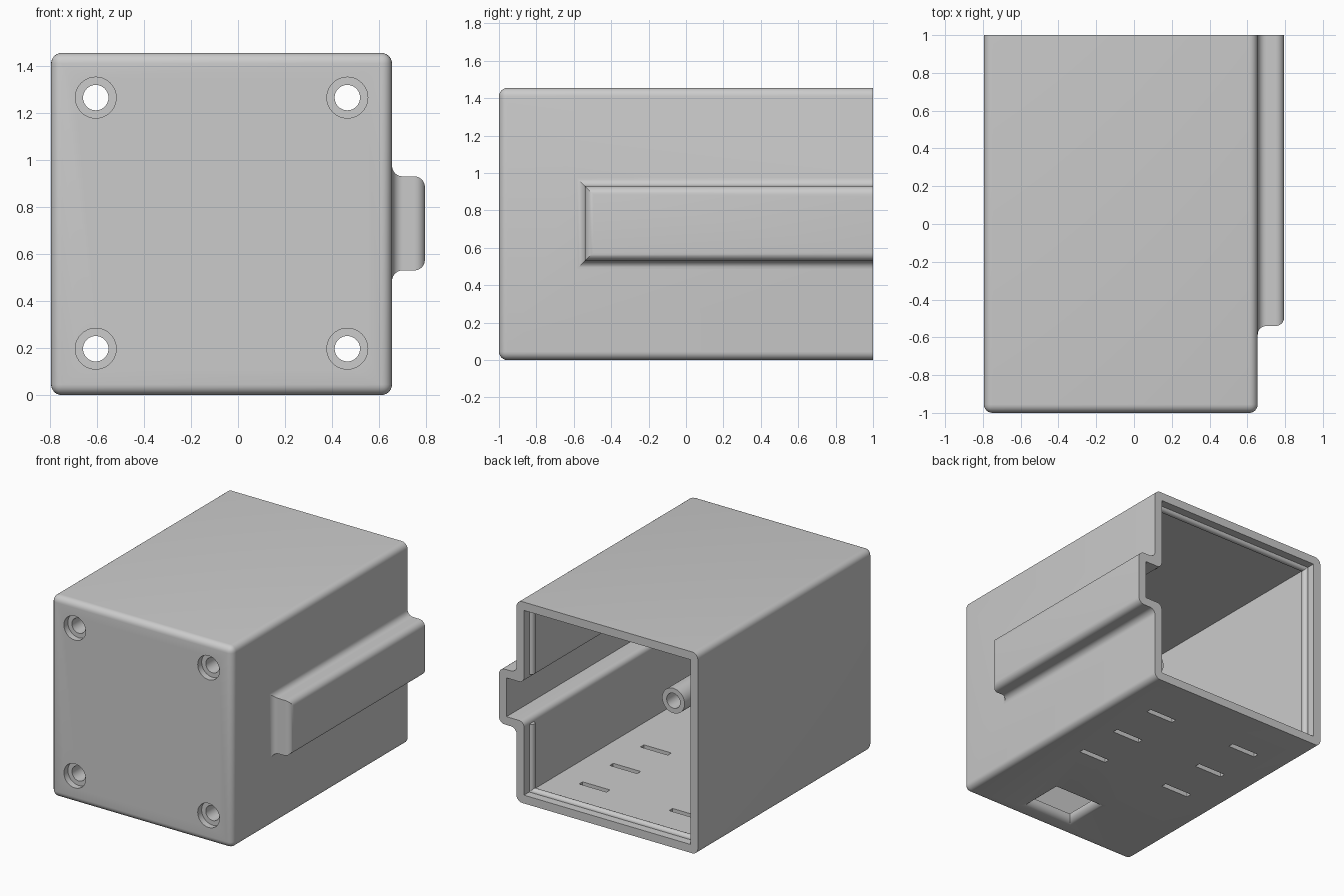
import bpy, bmesh, math
from mathutils import Vector, Matrix

if "Cube" in bpy.data.objects:
    bpy.data.objects.remove(bpy.data.objects["Cube"])

grey = bpy.data.materials.new("plain_grey")
grey.use_nodes = True
grey.diffuse_color = (0.6, 0.6, 0.6, 1)
grey.node_tree.nodes["Principled BSDF"].inputs["Base Color"].default_value = (0.6, 0.6, 0.6, 1)

# Main dimensions
X0, X1, H = -0.795, 0.655, 1.455
WALL, FRONT_WALL, R = 0.06, 0.09, 0.045
MID = (X0 + X1) / 2
BACK, OVER = 1.0, 1.1          # parts overshoot the open end, then get trimmed


def finish(name, bm):
    bmesh.ops.recalc_face_normals(bm, faces=bm.faces)
    mesh = bpy.data.meshes.new(name)
    bm.to_mesh(mesh)
    bm.free()
    mesh.materials.append(grey)
    ob = bpy.data.objects.new(name, mesh)
    bpy.context.collection.objects.link(ob)
    return ob


def box(name, lo, hi, bevel=0.0):
    lo, hi = Vector(lo), Vector(hi)
    bm = bmesh.new()
    bmesh.ops.create_cube(bm, size=1)
    for v in bm.verts:
        v.co = Vector(((lo + hi) / 2)[i] + v.co[i] * (hi - lo)[i] for i in range(3))
    if bevel:
        bmesh.ops.bevel(bm, geom=bm.edges[:], offset=bevel, segments=6,
                        profile=0.5, affect='EDGES')
    return finish(name, bm)


def rod(name, start, end, radius, sides=40):
    start, end = Vector(start), Vector(end)
    axis = end - start
    turn = axis.to_track_quat('Z', 'Y').to_matrix().to_4x4()
    bm = bmesh.new()
    bmesh.ops.create_cone(bm, cap_ends=True, segments=sides, radius1=radius, radius2=radius,
                          depth=axis.length,
                          matrix=Matrix.Translation((start + end) / 2) @ turn)
    return finish(name, bm)


def flare(d, r, steps=6):
    """Fillet steps (depth, growth) leaving a surface at depth d."""
    ts = [math.pi / 2 * i / steps for i in range(steps + 1)]
    return [(d + r - r * math.cos(t), r - r * math.sin(t)) for t in ts]


def crown(d, r, steps=6):
    """Rounded outer edge ending at depth d."""
    ts = [math.pi / 2 * i / steps for i in range(steps + 1)]
    return [(d - r + r * math.sin(t), -r + r * math.cos(t)) for t in ts]


def loft(name, a, b, steps, place):
    """Stack of growing rectangles with mitred corners."""
    bm = bmesh.new()
    rings = []
    for d, g in steps:
        rect = [(a[0] - g, b[0] - g), (a[1] + g, b[0] - g),
                (a[1] + g, b[1] + g), (a[0] - g, b[1] + g)]
        rings.append([bm.verts.new(place(d, u, v)) for u, v in rect])
    for r, s in zip(rings, rings[1:]):
        for i in range(4):
            j = (i + 1) % 4
            bm.faces.new((r[i], r[j], s[j], s[i]))
    bm.faces.new(rings[0])
    bm.faces.new(rings[-1])
    return finish(name, bm)


def combine(target, tool, operation):
    mod = target.modifiers.new(operation.lower(), 'BOOLEAN')
    mod.operation, mod.solver, mod.object = operation, 'EXACT', tool
    bpy.ops.object.select_all(action='DESELECT')
    bpy.context.view_layer.objects.active = target
    target.select_set(True)
    bpy.ops.object.modifier_apply(modifier=mod.name)
    bpy.data.objects.remove(tool)


def sideways(d, u, v):
    return (d, u, v)


def upward(d, u, v):
    return (u, v, d)


# Outer shell and the side channel
shell = box("housing", (X0, -1, 0), (X1, OVER, H), R)
combine(shell, loft("channel", (-0.54, OVER), (0.53, 0.93),
                    [(X1 - 0.03, R)] + flare(X1, R) + crown(0.795, R), sideways), 'UNION')

# Hollow interior, open at the back
inner_x = X1 - WALL
combine(shell, box("cavity", (X0 + WALL, -1 + FRONT_WALL, WALL),
                   (inner_x, 1.3, H - WALL)), 'DIFFERENCE')
combine(shell, loft("channel_cavity", (-0.48, 1.3), (0.59, 0.87),
                    [(inner_x - 0.05, 0.04)] + flare(inner_x, 0.04) + [(0.735, 0)],
                    sideways), 'DIFFERENCE')
combine(shell, box("trim", (-2, BACK, -1), (2, 2, 3)), 'DIFFERENCE')

# Screw bosses with countersunk through holes
for x in (-0.605, 0.465):
    for z in (0.197, 1.265):
        combine(shell, rod("boss", (x, -0.95, z), (x, -0.52, z), 0.09), 'UNION')
        combine(shell, rod("screw_hole", (x, -1.2, z), (x, -0.3, z), 0.054), 'DIFFERENCE')
        combine(shell, rod("counterbore", (x, -1.2, z), (x, -0.955, z), 0.087), 'DIFFERENCE')

# Vent slots in the floor
for x in (MID - 0.36, MID + 0.36):
    for y in (-0.07, 0.28, 0.63):
        combine(shell, box("slot", (x - 0.11, y - 0.02, -0.1),
                           (x + 0.11, y + 0.02, 0.1)), 'DIFFERENCE')

# Floor window with flared edges
combine(shell, loft("window", (-0.15, 0.19), (-0.85, -0.58),
                    [(-0.05, 0.05)] + flare(0, 0.05) + [(0.15, 0)], upward), 'DIFFERENCE')

# Snap bead around the inside of the open end
left, right, low, high, by = X0 + WALL, inner_x, WALL, H - WALL, 0.915
runs = {"bead_bottom": ((left, by, low), (right, by, low)),
        "bead_top": ((left, by, high), (right, by, high)),
        "bead_right": ((left, by, low), (left, by, high)),
        "bead_left_lower": ((right, by, low), (right, by, 0.55)),
        "bead_left_upper": ((right, by, 0.91), (right, by, high))}
parts = [shell] + [rod(name, a, b, 0.025, 20) for name, (a, b) in runs.items()]

# Smooth fillets, sharp edges
bpy.ops.object.select_all(action='DESELECT')
for ob in parts:
    ob.select_set(True)
bpy.context.view_layer.objects.active = shell
bpy.ops.object.shade_smooth_by_angle(angle=math.radians(30))
